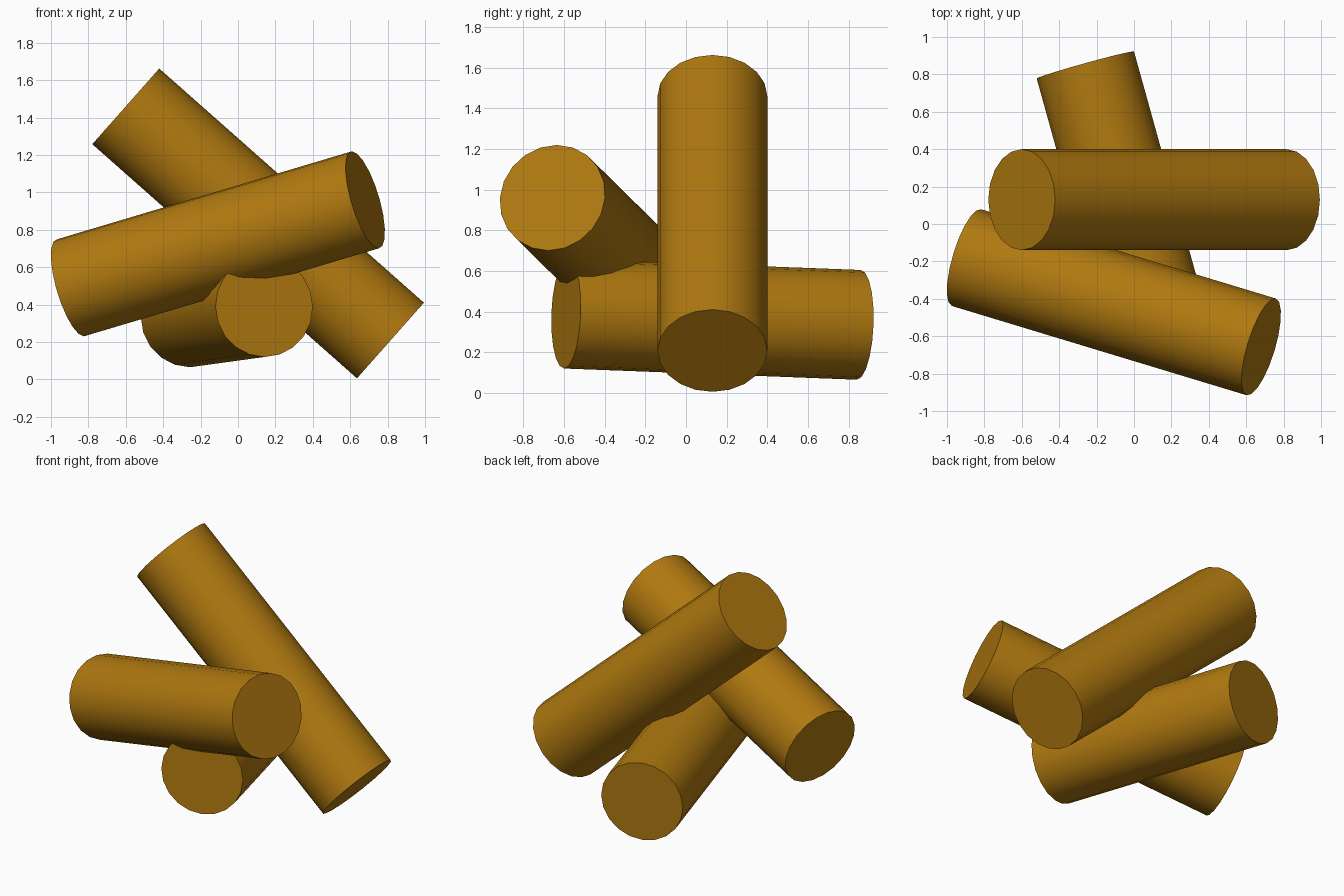
import bpy
import math
from mathutils import Vector

cube = bpy.data.objects.get("Cube")
if cube:
    bpy.data.objects.remove(cube, do_unlink=True)

# Single wood colour
wood = bpy.data.materials.new("golden_brown_wood")
wood.use_nodes = True
colour = (0.43, 0.19, 0.005, 1)
wood.diffuse_color = colour
bsdf = wood.node_tree.nodes["Principled BSDF"]
bsdf.inputs["Base Color"].default_value = colour
bsdf.inputs["Roughness"].default_value = 0.8

RADIUS = 0.27
SIDES = 20


def log(name, start, end):
    """Straight round log with flat ends, running between two points."""
    start, end = Vector(start), Vector(end)
    axis = end - start
    bpy.ops.mesh.primitive_cylinder_add(
        vertices=SIDES, radius=RADIUS, depth=axis.length,
        location=(start + end) / 2,
        rotation=axis.to_track_quat("Z", "Y").to_euler())
    obj = bpy.context.object
    obj.name = name
    obj.data.materials.append(wood)
    bpy.ops.object.shade_smooth_by_angle(angle=math.radians(40))
    return obj


# Three crossed logs leaning on one another
log("leaning_log", (0.815, 0.13, 0.208), (-0.60, 0.13, 1.46))
log("front_log", (-0.895, -0.18, 0.49), (0.68, -0.657, 0.96))
log("bottom_log", (0.14, -0.59, 0.39), (-0.26, 0.85, 0.335))
